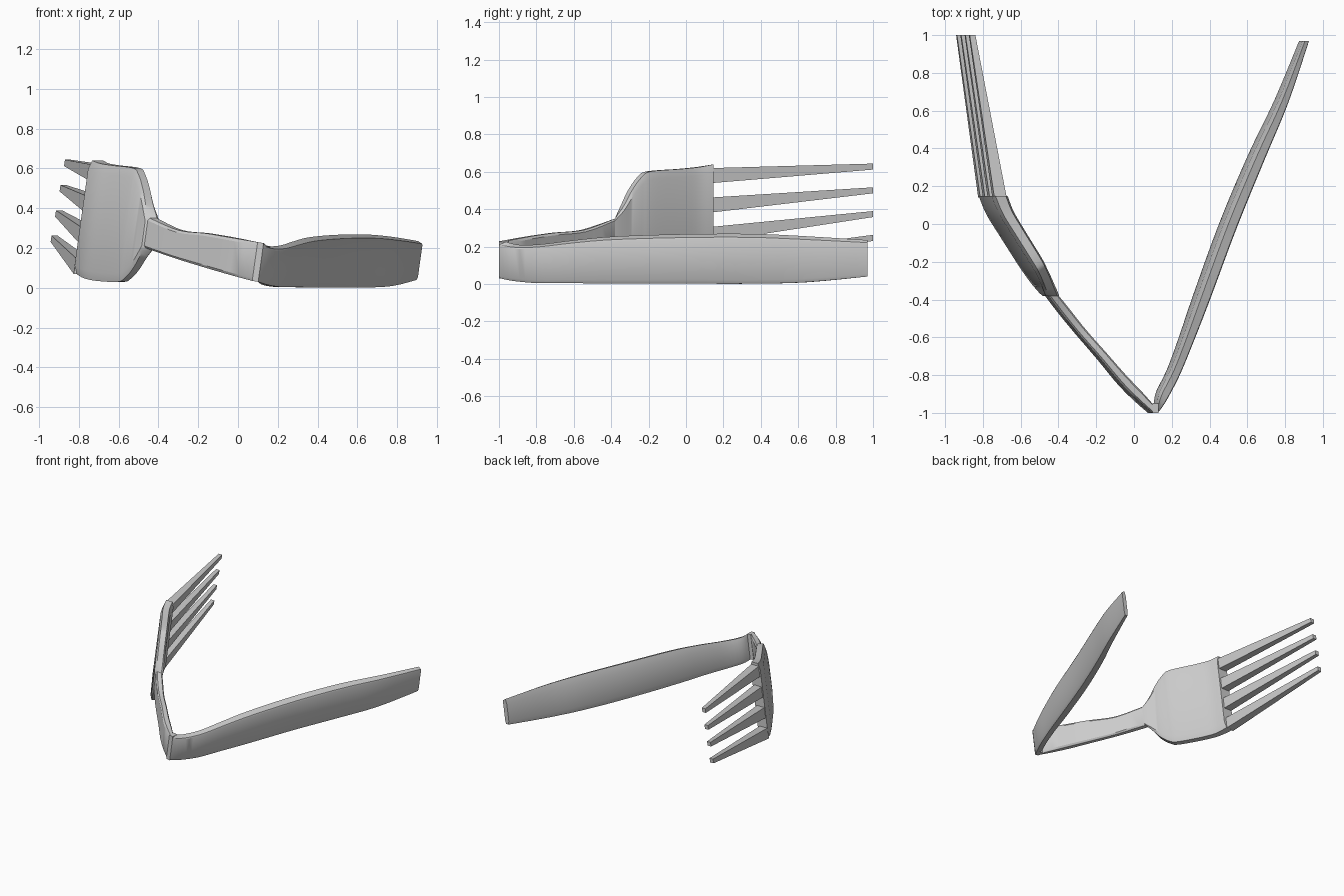
import bpy, bmesh, math
from mathutils import Vector

cube = bpy.data.objects.get("Cube")
if cube:
    bpy.data.objects.remove(cube)

# Single metal colour
metal = bpy.data.materials.new("grey_metal")
metal.use_nodes = True
colour = (0.6, 0.6, 0.6, 1)
metal.diffuse_color = colour
metal.node_tree.nodes["Principled BSDF"].inputs["Base Color"].default_value = colour

LEAN = 0.14  # sideways tilt of every cross-section

# Cross-sections: (across thickness, along height)
ROUNDED = [(-.32, 1), (.32, 1), (.5, .85), (.5, -.85),
           (.32, -1), (-.32, -1), (-.5, -.85), (-.5, .85)]
BEVELLED = [(-.25, 1), (.42, .86), (.5, .78), (.5, -.85),
            (.35, -1), (-.3, -1), (-.5, -.7), (-.5, .6)]
BOX = [(-.5, 1), (.5, 1), (.5, -1), (-.5, -1)]


def smooth_stations(stations, steps):
    """Add in-between stations along a smooth spline."""
    out = []
    last = len(stations) - 1
    for i in range(last):
        four = [stations[min(max(k, 0), last)] for k in range(i - 1, i + 3)]
        for s in range(steps):
            t = s / steps
            out.append([
                b + t * ((c - a) / 2 + t * (a - 2.5 * b + 2 * c - d / 2
                         + t * (1.5 * (b - c) + (d - a) / 2)))
                for a, b, c, d in zip(*four)])
    return out + [stations[-1]]


def loft(name, stations, profile, steps=4):
    """Station: x, y, angle of outer normal, bottom z, top z, thickness."""
    bm = bmesh.new()
    rings = []
    for x, y, angle, low, high, thick in smooth_stations(stations, steps):
        normal = Vector((math.cos(math.radians(angle)), math.sin(math.radians(angle)), 0))
        half = (high - low) / 2
        centre = Vector((x, y, (low + high) / 2))
        rings.append([bm.verts.new(centre + normal * u * thick
                                   + Vector((LEAN, 0, 1)) * v * half)
                      for u, v in profile])
    n = len(profile)
    for r, s in zip(rings, rings[1:]):
        for i in range(n):
            bm.faces.new((r[i], r[(i + 1) % n], s[(i + 1) % n], s[i]))
    bm.faces.new(rings[0])
    bm.faces.new(rings[-1])
    bmesh.ops.recalc_face_normals(bm, faces=bm.faces)
    mesh = bpy.data.meshes.new(name)
    bm.to_mesh(mesh)
    bm.free()
    mesh.materials.append(metal)
    obj = bpy.data.objects.new(name, mesh)
    bpy.context.collection.objects.link(obj)
    bpy.ops.object.select_all(action='DESELECT')
    obj.select_set(True)
    bpy.context.view_layer.objects.active = obj
    bpy.ops.object.shade_smooth_by_angle(angle=math.radians(30))
    return obj


# Broad handle, from the sharp bend to its far end
loft("handle", [
    (.115, -.975, -90, .03, .225, .05),
    (.15, -.9, -40, .015, .21, .055),
    (.21, -.78, -28, .005, .213, .055),
    (.28, -.6, -25, .005, .235, .06),
    (.36, -.38, -22, .002, .255, .068),
    (.50, 0, -21, .002, .267, .07),
    (.65, .36, -22, .002, .268, .065),
    (.78, .65, -20, .01, .255, .05),
    (.9, .97, 0, .04, .235, .032)], BEVELLED)

# Slim neck between the head and the bend
loft("neck", [
    (-.435, -.38, -180, .2, .35, .055),
    (-.3, -.55, -140, .15, .29, .045),
    (-.17, -.7, -140, .11, .275, .045),
    (-.05, -.84, -138, .075, .255, .05),
    (.085, -.975, -90, .035, .23, .05)], ROUNDED)

# Flat tip of the bend
loft("bend", [
    (.085, -.975, -90, .035, .23, .05),
    (.115, -.975, -90, .03, .225, .05)], BOX, 1)

# Wide head
loft("head", [
    (-.44, -.38, -180, .2, .35, .07),
    (-.465, -.34, -155, .14, .42, .065),
    (-.49, -.30, -148, .085, .50, .065),
    (-.52, -.25, -145, .045, .57, .065),
    (-.55, -.2, -145, .03, .602, .068),
    (-.65, -.04, -150, .035, .615, .07),
    (-.71, .06, -158, .048, .625, .075),
    (-.745, .147, -180, .07, .64, .085)], ROUNDED)

# Four tapering tines
for i in range(4):
    root_x, root_z = -.712 - .025 * i, .58 - .157 * i
    tip_x, tip_z = -.857 - .0225 * i, .628 - .127 * i
    loft(f"tine_{i + 1}", [
        (root_x, .14, 0, root_z - .04, root_z + .04, .065),
        (tip_x, 1, 0, tip_z - .016, tip_z + .016, .03)], BOX, 1)
